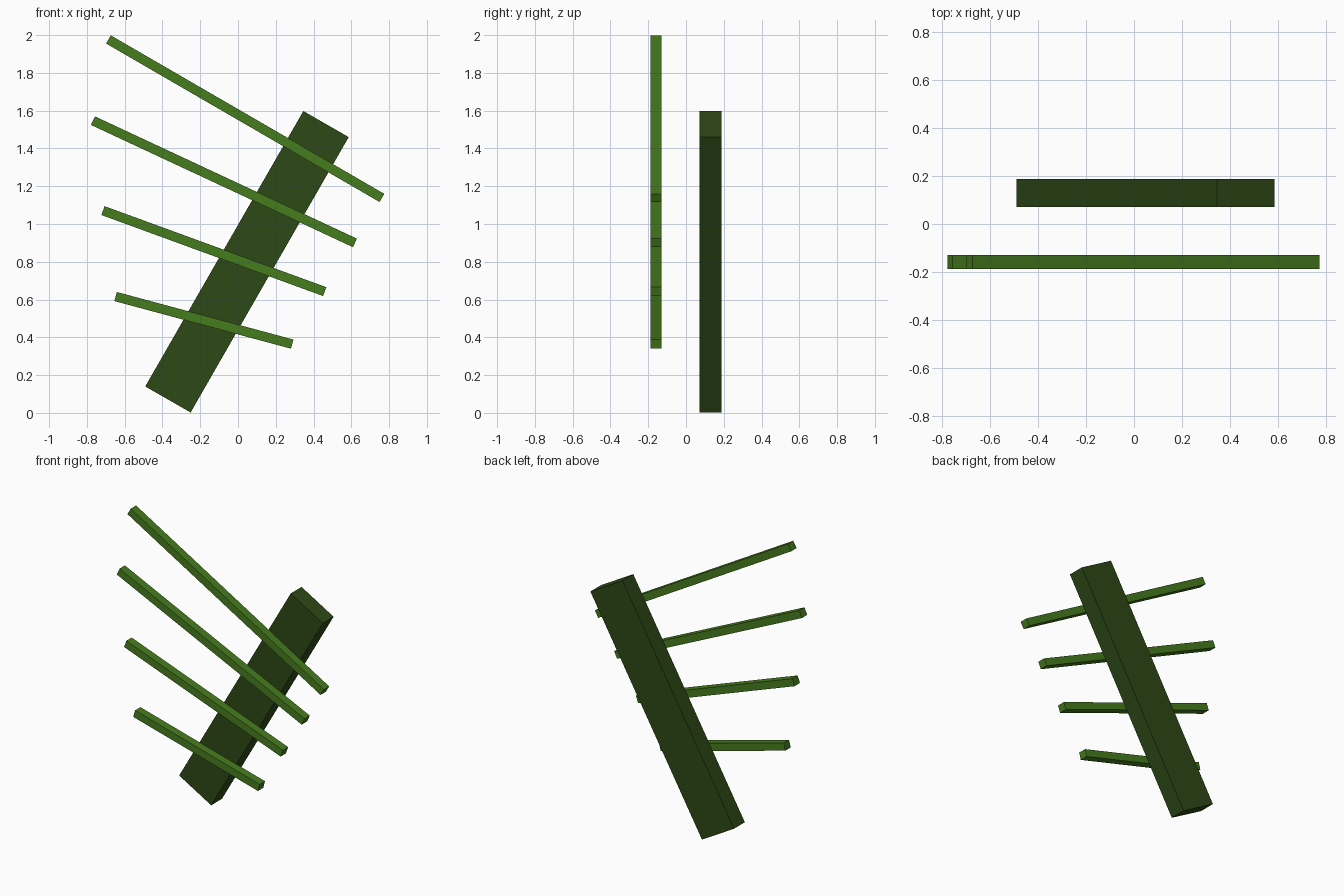
import bpy
from math import atan2, hypot

if "Cube" in bpy.data.objects:
    bpy.data.objects.remove(bpy.data.objects["Cube"])


def material(name, color):
    mat = bpy.data.materials.new(name)
    mat.diffuse_color = color
    mat.use_nodes = True
    mat.node_tree.nodes["Principled BSDF"].inputs["Base Color"].default_value = mat.diffuse_color
    return mat


def beam(name, start, end, width, y_min, y_max, mat):
    """Box running between two (x, z) points, tilted in the front plane."""
    dx, dz = end[0] - start[0], end[1] - start[1]
    bpy.ops.mesh.primitive_cube_add(
        size=1,
        location=((start[0] + end[0]) / 2, (y_min + y_max) / 2, (start[1] + end[1]) / 2),
        rotation=(0, -atan2(dz, dx), 0))
    obj = bpy.context.object
    obj.name = name
    obj.scale = (hypot(dx, dz), y_max - y_min, width)
    obj.data.materials.append(mat)


dark_green = material("dark_green", (0.027, 0.066, 0.008, 1))
leaf_green = material("leaf_green", (0.062, 0.2, 0.013, 1))

# Thick slanted board at the back
beam("slanted_board", (-0.371, 0.071), (0.466, 1.529), 0.277, 0.071, 0.187, dark_green)

# Four fanned bars in front, top to bottom
bars = [
    ((-0.686, 1.977), (0.762, 1.138)),
    ((-0.768, 1.547), (0.619, 0.900)),
    ((-0.715, 1.071), (0.459, 0.642)),
    ((-0.648, 0.616), (0.287, 0.364)),
]
for i, (start, end) in enumerate(bars):
    beam(f"fanned_bar_{i + 1}", start, end, 0.05, -0.187, -0.13, leaf_green)
